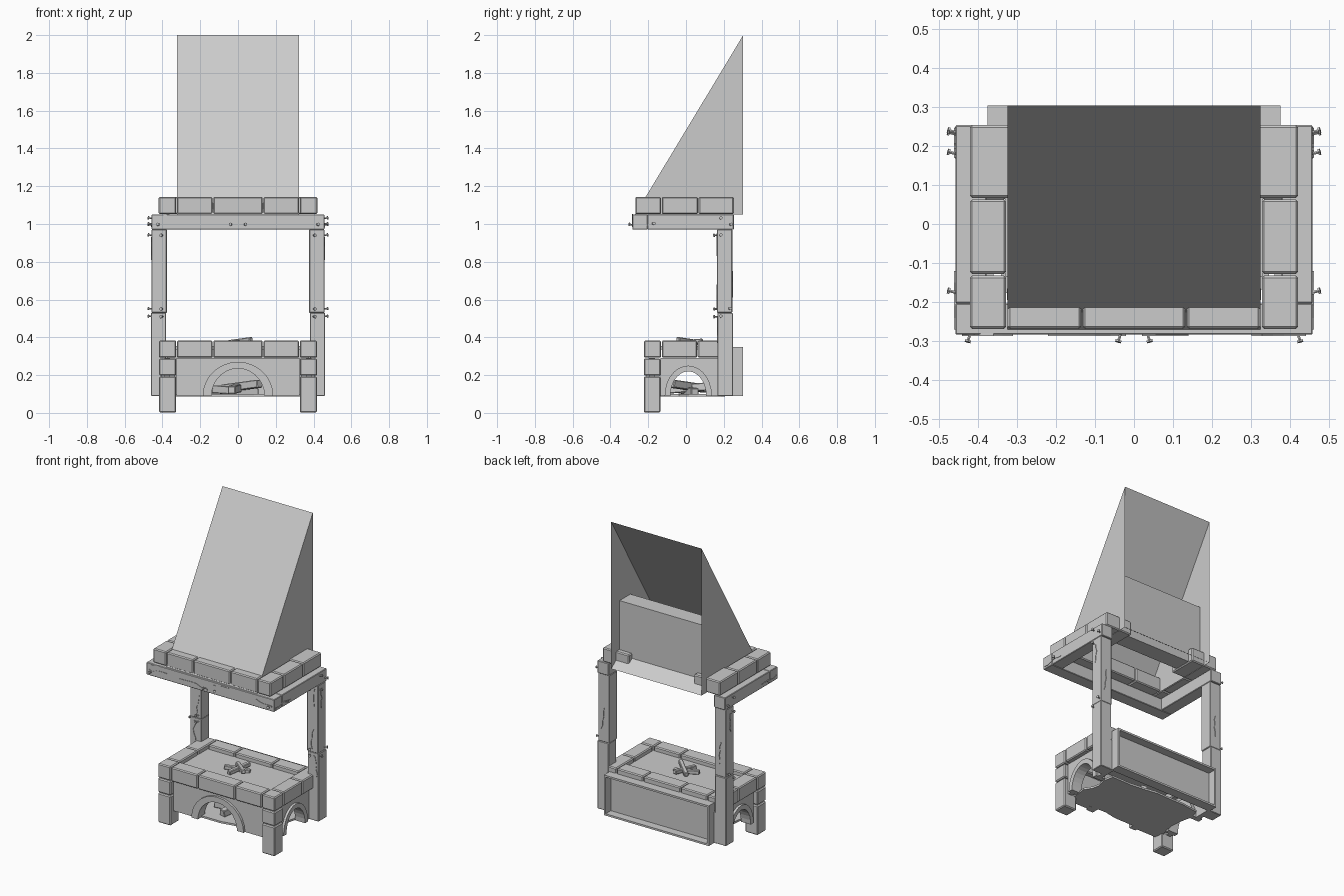
import bpy, bmesh, random
from math import sin, cos, pi
from mathutils import Vector, Matrix

if "Cube" in bpy.data.objects:
    bpy.data.objects.remove(bpy.data.objects["Cube"])
random.seed(4)

def make(name, verts, faces, fix=True):
    me = bpy.data.meshes.new(name)
    bm = bmesh.new()
    vs = [bm.verts.new(v) for v in verts]
    for f in faces:
        bm.faces.new([vs[i] for i in f])
    if fix:
        bmesh.ops.recalc_face_normals(bm, faces=bm.faces)
    bm.to_mesh(me)
    bm.free()
    ob = bpy.data.objects.new(name, me)
    bpy.context.collection.objects.link(ob)
    return ob

def box(name, x0, x1, y0, y1, z0, z1, bevel=0.0):
    v = [(x, y, z) for z in (z0, z1) for x, y in ((x0, y0), (x1, y0), (x1, y1), (x0, y1))]
    f = [(3, 2, 1, 0), (4, 5, 6, 7)] + [(i, (i + 1) % 4, (i + 1) % 4 + 4, i + 4) for i in range(4)]
    ob = make(name, v, f)
    if bevel:
        m = ob.modifiers.new("bevel", 'BEVEL')
        m.width, m.segments = bevel, 1
    return ob

def stone(name, x0, x1, y0, y1, z0, z1):
    g = 0.002
    return box(name, x0 + g, x1 - g, y0 + g, y1 - g, z0 + g, z1 - g, 0.006)

def place(axis, u, d, z):
    return (u, d, z) if axis == 'y' else (d, u, z)

def prism(name, loop, axis, d0, d1):
    n = len(loop)
    v = [place(axis, u, d, z) for d in (d0, d1) for u, z in loop]
    f = [tuple(range(n)), tuple(range(n, 2 * n))]
    f += [(i, (i + 1) % n, (i + 1) % n + n, i + n) for i in range(n)]
    return make(name, v, f)

def arc(c, rx, rz, z0, n=14):
    return [(c + rx * cos(pi * i / n), z0 + rz * sin(pi * i / n)) for i in range(n + 1)]

def band(name, inner, outer, axis, d0, d1):
    # closed solid between two matching polylines
    n = len(inner)
    v = [place(axis, u, d, z) for d in (d0, d1) for u, z in inner + outer]
    f = []
    for i in range(n - 1):
        j = i + 1
        f += [(i, j, j + n, i + n), (i + 2 * n, j + 2 * n, j + 3 * n, i + 3 * n),
              (i, j, j + 2 * n, i + 2 * n), (i + n, j + n, j + 3 * n, i + 3 * n)]
    f += [(0, n, 3 * n, 2 * n), (n - 1, 2 * n - 1, 4 * n - 1, 3 * n - 1)]
    return make(name, v, f)

def arch_wall(name, c, ri, hi, ro, ho, u0, u1, axis, d0, d1, r0, r1):
    inner = arc(c, ri, hi, 0.09)
    top = [(max(u0, min(u1, u)), 0.29) for u, z in inner]
    top[0], top[-1] = (u1, 0.29), (u0, 0.29)
    band(name, inner, top, axis, d0, d1)
    for s, e in ((c + ri, u1), (c - ri, u0)):
        prism(name + "_side", [(s, 0.09), (e, 0.09), (e, 0.29)], axis, d0, d1)
    band(name + "_arch_ring", inner, arc(c, ro, ho, 0.09), axis, r0, r1)

# Hood: three thin sheets, open at the back
w = 0.323
make("hood", [(-w, -.27, 1.05), (w, -.27, 1.05), (-w, .303, 2), (w, .303, 2),
              (-w, .303, 1.05), (w, .303, 1.05)], [(0, 1, 3, 2), (0, 2, 4), (1, 5, 3)], False)
# Flue block and sloping lip inside the hood
box("flue_block", -w + .002, w - .002, .11, .22, 1.06, 1.46)
make("flue_lip", [(-w, .303, 1.05), (w, .303, 1.05), (w, .22, 1.11), (-w, .22, 1.11)], [(0, 1, 2, 3)], False)

# Mantel stones
for s in (-1, 1):
    for y0, y1 in ((-.27, -.13), (-.13, .065), (.065, .255)):
        a, b = sorted((s * .23, s * .422)) if y1 > .2 else sorted((s * .325, s * .422))
        stone("mantel_side_stone", a, b, y0, y1, 1.05, 1.145)
for x0, x1 in ((-.325, -.133), (-.133, .133), (.133, .325)):
    stone("mantel_front_stone", x0, x1, -.27, -.14, 1.05, 1.145)

# Timber frame and posts
box("front_beam", -.457, .457, -.283, -.203, .97, 1.05, .003)
for s in (-1, 1):
    a, b = sorted((s * .377, s * .457))
    box("side_beam", a, b, -.203, .253, .97, 1.05, .003)
    box("upper_post", a, b, .165, .245, .53, .97, .003)
    a, b = sorted((s * .38, s * .46))
    box("lower_post", a, b, .167, .248, .09, .53, .003)

# Hearth rim stones
xs, ys, z0, z1 = (-.42, -.325, -.133, .133, .325, .42), (-.225, -.13, .06, .248), .29, .385
for x0, x1 in zip(xs[1:4], xs[2:5]):
    stone("rim_front_stone", x0, x1, -.225, -.13, z0, z1)
    stone("rim_back_stone", x0, x1, .155, .248, z0, z1)
for x0, x1 in ((xs[0], xs[1]), (xs[4], xs[5])):
    for y0, y1 in zip(ys[:3], ys[1:]):
        stone("rim_side_stone", x0, x1, y0, y1, z0, z1)
    stone("front_leg_upper", x0, x1, -.225, -.133, .195, .29)
    stone("front_leg_lower", x0, x1, -.225, -.133, 0, .195)
box("hearth_bed", -.33, .33, -.135, .16, .335, .355)

# Walls with arched openings
arch_wall("front_wall", 0, .14, .145, .187, .18, -.325, .325, 'y', -.195, -.165, -.21, -.14)
for s in (-1, 1):
    arch_wall("side_wall", .012, .095, .13, .125, .16, -.135, .248, 'x', s * .36, s * .39, s * .335, s * .405)

# Back recess: shallow box open to the rear
t = .012
box("recess_panel", -.375, .375, .24, .25, .09, .35)
box("recess_top", -.375, .375, .25, .303, .35 - t, .35)
box("recess_bottom", -.375, .375, .25, .303, .09, .09 + t)
for s in (-1, 1):
    a, b = sorted((s * (.375 - t), s * .375))
    box("recess_side", a, b, .25, .303, .09, .35)

# Ragged ash floor under the hearth
loop = []
for i in range(24):
    c, s = cos(2 * pi * i / 24), sin(2 * pi * i / 24)
    k = random.uniform(.9, 1.05) / max(abs(c), abs(s))
    loop.append((.345 * c * k, .015 + .185 * s * k))
n = len(loop)
make("ash_floor", [(x, y, z) for z in (.088, .1) for x, y in loop],
     [tuple(range(n)), tuple(range(n, 2 * n))] +
     [(i, (i + 1) % n, (i + 1) % n + n, i + n) for i in range(n)])

# Crossed sticks on the bed and in the chamber
def stick(name, loc, length, thick, yaw, pitch):
    ob = box(name, -length / 2, length / 2, -thick / 2, thick / 2, -thick / 2, thick / 2, .004)
    ob.data.transform(Matrix.Translation(loc) @ Matrix.Rotation(yaw, 4, 'Z') @ Matrix.Rotation(pitch, 4, 'Y'))

for k, (yaw, pitch, dz) in enumerate(((.3, .06, 0), (1.3, -.08, .008), (2.4, .1, .014))):
    stick("top_stick", (.012 * (k - 1), .01, .366 + dz), .16, .026, yaw, pitch)
    stick("chamber_log", (.02 * (k - 1), .01, .118 + dz * 1.7), .26, .042, yaw, pitch)

# Nails: shank and head pointing outwards
def nail(p, d):
    d = Vector(d).normalized()
    bm = bmesh.new()
    for r, length, off in ((.004, .024, .004), (.009, .005, .018)):
        bmesh.ops.create_cone(bm, cap_ends=True, segments=6, radius1=r, radius2=r, depth=length,
                              matrix=Matrix.Translation((0, 0, off)))
    bm.transform(Matrix.Translation(p) @ d.to_track_quat('Z', 'Y').to_matrix().to_4x4())
    me = bpy.data.meshes.new("nail")
    bm.to_mesh(me)
    bm.free()
    bpy.context.collection.objects.link(bpy.data.objects.new("nail", me))

for s in (-1, 1):
    for x in (.42, .035):
        nail((s * x, -.283, .995), (s * .3, -1, .2))
    for y, z in ((.235, .995), (.18, 1.03), (-.175, 1.0), (.18, .94), (.23, .55), (.18, .51)):
        nail((s * .457, y, z), (s, .25, .15))
    for z in (.94, .55, .51):
        nail((s * .40, .165, z), (s * .2, -.4, 0))

# Cracks: thin jagged slivers on the timber faces
def crack(axis, d, u, z, du, dz):
    k, up, lo = 5, [], []
    for i in range(k + 1):
        f, j = i / k, random.uniform(-.008, .008)
        h = .004 * (1 - f) + .0005
        ox, oz = (0, h) if abs(du) > abs(dz) else (h, 0)
        cu, cz = u + du * f + (j if oz == 0 else 0), z + dz * f + (j if ox == 0 else 0)
        up.append((cu + ox, cz + oz))
        lo.append((cu - ox, cz - oz))
    band("crack", lo, up, axis, d - .003, d + .003)

for u, z, du in ((-.44, 1.0, .13), (-.02, .99, -.2), (.02, 1.02, .12), (.44, 1.0, -.14), (-.44, 1.035, .08)):
    crack('y', -.283, u, z, du, .02)
for s in (-1, 1):
    crack('x', s * .457, -.27, .99, .15, .01)
    crack('x', s * .457, .2, .93, 0, -.12)
    crack('y', .165, s * .425, .95, .012, -.12)
    crack('y', .165, s * .41, .55, .01, .13)
    crack('y', .167, s * .435, .51, .01, -.14)
    crack('y', .246, s * .42, .75, .01, -.14)
